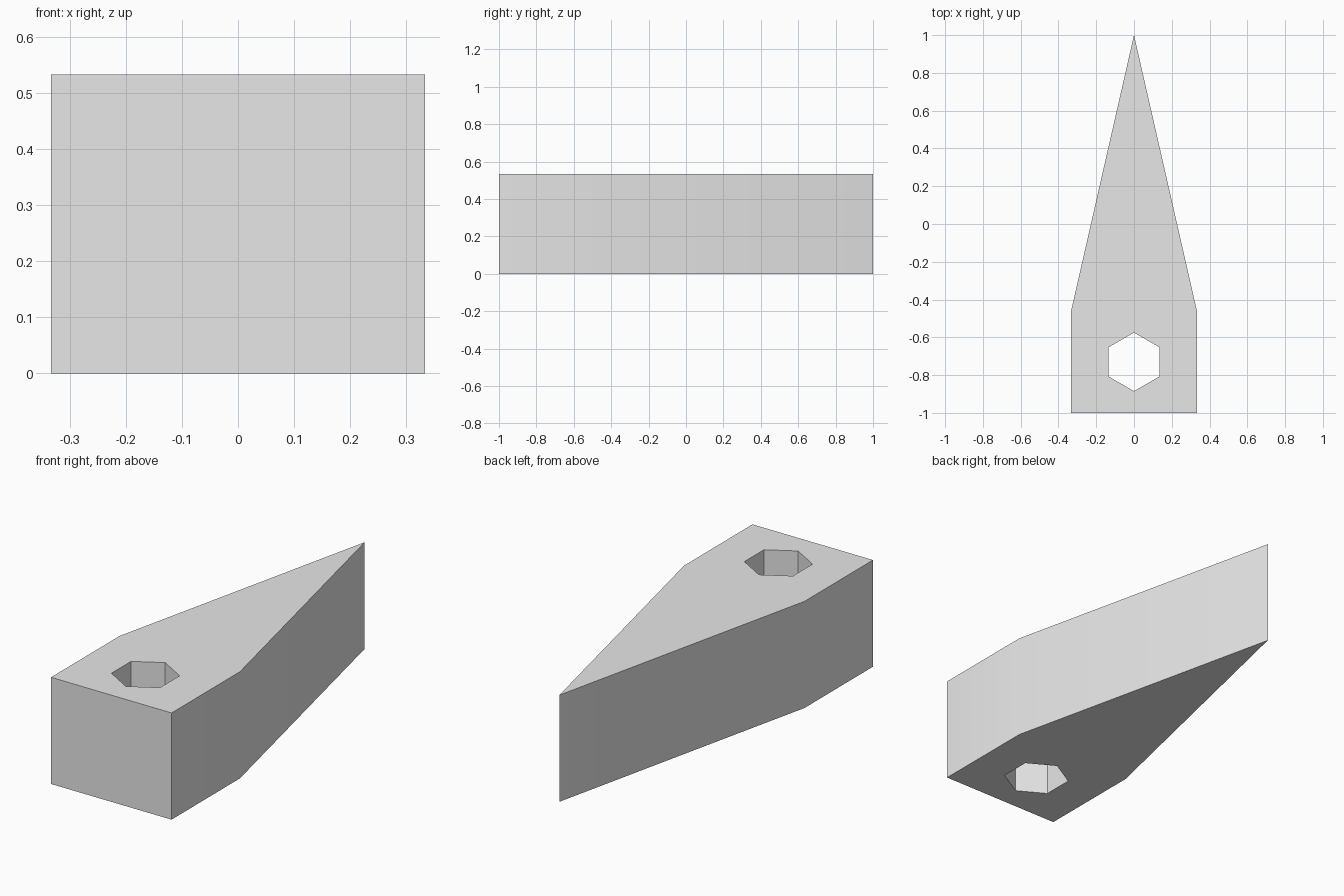
import bpy
import bmesh
import math

cube = bpy.data.objects.get("Cube")
if cube:
    bpy.data.objects.remove(cube, do_unlink=True)

HEIGHT = 0.533

grey = bpy.data.materials.new("plain_grey")
grey.use_nodes = True
grey.diffuse_color = (0.8, 0.8, 0.8, 1)
grey.node_tree.nodes["Principled BSDF"].inputs["Base Color"].default_value = (0.8, 0.8, 0.8, 1)


def prism(name, outline, low, high):
    """Extrude a counter-clockwise outline from low to high."""
    bm = bmesh.new()
    base = bm.faces.new([bm.verts.new((x, y, low)) for x, y in outline])
    top = bmesh.ops.extrude_face_region(bm, geom=[base], use_keep_orig=True)["geom"]
    verts = [v for v in top if isinstance(v, bmesh.types.BMVert)]
    bmesh.ops.translate(bm, verts=verts, vec=(0, 0, high - low))
    bmesh.ops.recalc_face_normals(bm, faces=bm.faces)
    mesh = bpy.data.meshes.new(name)
    bm.to_mesh(mesh)
    bm.free()
    mesh.materials.append(grey)
    obj = bpy.data.objects.new(name, mesh)
    bpy.context.collection.objects.link(obj)
    return obj


# Pointed block: square heel with a long taper to a vertical edge
block = prism("pointed_block",
              [(-0.333, -1), (0.333, -1), (0.333, -0.46), (0, 1), (-0.333, -0.46)],
              0, HEIGHT)

# Hexagonal through hole with corners to front and back
hexagon = [(0.155 * math.sin(i * math.pi / 3), -0.73 - 0.155 * math.cos(i * math.pi / 3))
           for i in range(6)]
cutter = prism("hole_cutter", hexagon, -0.1, HEIGHT + 0.1)
cutter.hide_render = True

cut = block.modifiers.new("hex_hole", 'BOOLEAN')
cut.operation = 'DIFFERENCE'
cut.solver = 'EXACT'
cut.object = cutter

bpy.ops.object.select_all(action='DESELECT')
bpy.context.view_layer.objects.active = block
block.select_set(True)
bpy.ops.object.modifier_apply(modifier=cut.name)
bpy.data.objects.remove(cutter, do_unlink=True)

# Soft shading across the shallow side bend, crisp edges elsewhere
bpy.ops.object.shade_smooth_by_angle(angle=math.radians(30))
